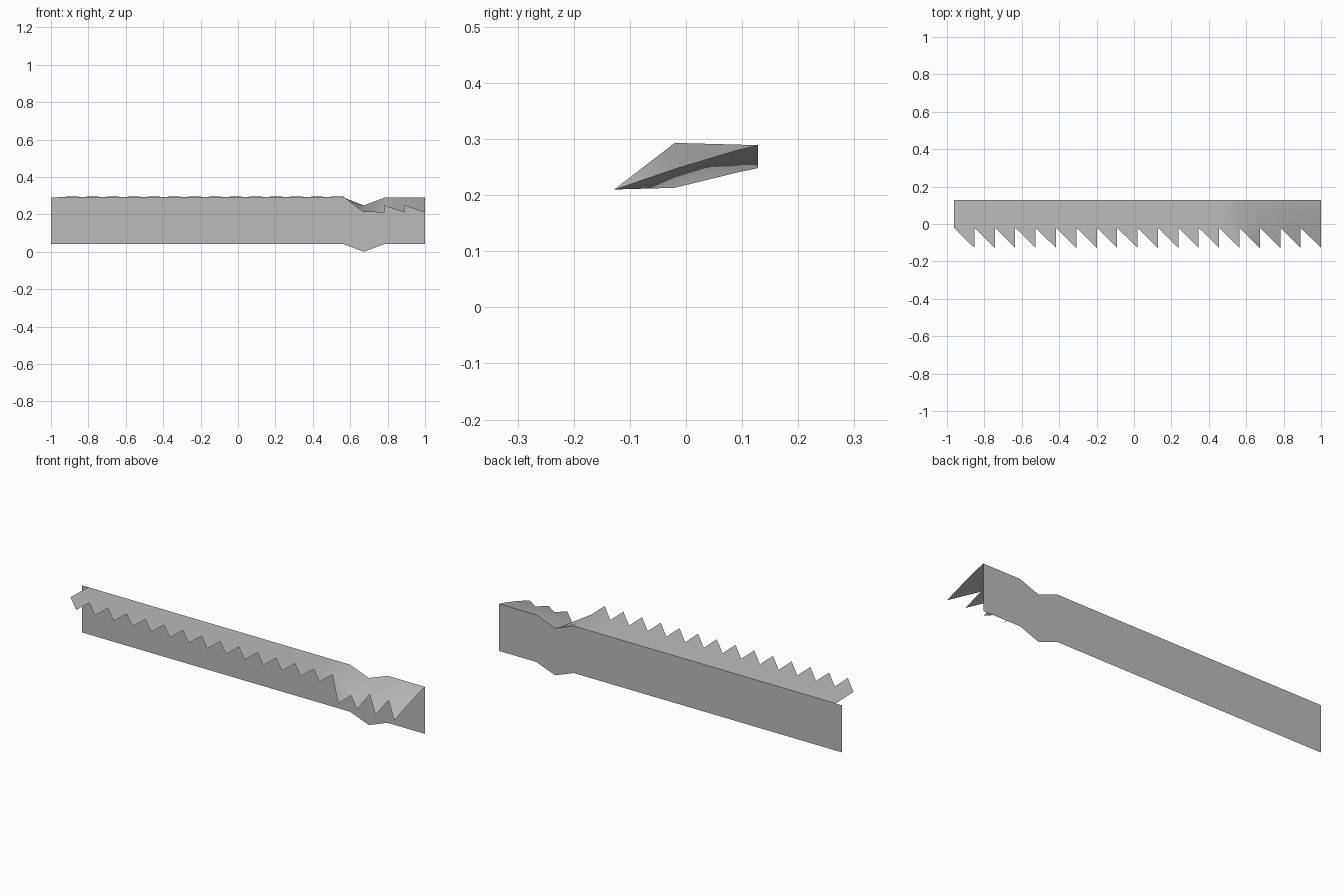
import bpy, bmesh

if "Cube" in bpy.data.objects:
    bpy.data.objects.remove(bpy.data.objects["Cube"])

TEETH = 18
PITCH = 0.109
STATIONS = [1 - PITCH * (TEETH - i) for i in range(TEETH + 1)]
ROWS = [0.128, 0.09, -0.02, -0.128]            # back edge, bend row, valleys, tips

# Cross-section heights: straight strip, the kink, and the drooping end
STRAIGHT = [0.289, 0.290, 0.293, 0.296]
KINK = [0.248, 0.240, 0.213, 0.210]
DROOP = [0.289, 0.280, 0.247, 0.210]


def section(i):
    if i < TEETH - 3:
        return STRAIGHT
    return KINK if i == TEETH - 3 else DROOP


grey = bpy.data.materials.new("plain grey metal")
grey.diffuse_color = (0.5, 0.5, 0.5, 1)
grey.use_nodes = True
grey.node_tree.nodes["Principled BSDF"].inputs["Base Color"].default_value = grey.diffuse_color


def make_object(name, bm):
    mesh = bpy.data.meshes.new(name)
    bm.to_mesh(mesh)
    bm.free()
    mesh.materials.append(grey)
    obj = bpy.data.objects.new(name, mesh)
    bpy.context.collection.objects.link(obj)
    return obj


# Serrated top sheet: a strip with one saw tooth per station
bm = bmesh.new()
grid = [[bm.verts.new((x, ROWS[r], section(i)[r])) for r in range(3)]
        for i, x in enumerate(STATIONS)]
for i in range(TEETH):
    a, b = grid[i], grid[i + 1]
    for r in range(2):
        bm.faces.new((a[r + 1], b[r + 1], b[r], a[r]))
    tip = bm.verts.new((STATIONS[i + 1], ROWS[3], section(i + 1)[3]))
    bm.faces.new((a[2], tip, b[2]))
sheet = make_object("serrated_top_sheet", bm)
bpy.context.view_layer.objects.active = sheet
sheet.select_set(True)
bpy.ops.object.shade_smooth_by_angle(angle=0.9)

# Back wall: thin upright plate following the kinked back edge
bm = bmesh.new()
HEIGHT = 0.248
profile = [(-1, 0.289)] + [(STATIONS[i], section(i)[0])
                           for i in (TEETH - 4, TEETH - 3, TEETH - 2, TEETH)]
cols = [(bm.verts.new((x, ROWS[0], z - HEIGHT)), bm.verts.new((x, ROWS[0], z)))
        for x, z in profile]
for (a0, a1), (b0, b1) in zip(cols, cols[1:]):
    bm.faces.new((a0, b0, b1, a1))
make_object("back_wall", bm)
